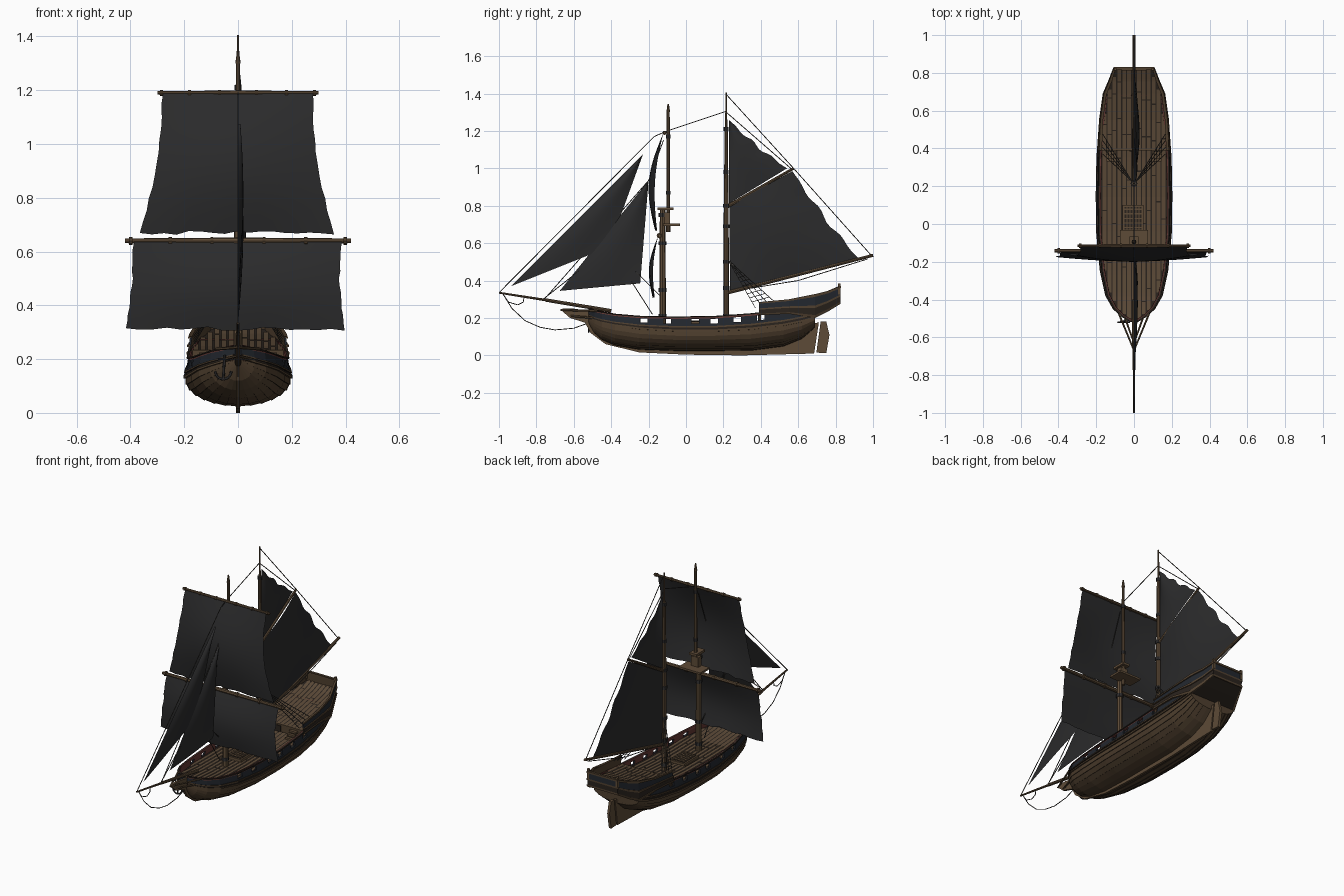
import bpy, bmesh, math, random
from mathutils import Vector, Matrix

if "Cube" in bpy.data.objects:
    bpy.data.objects.remove(bpy.data.objects["Cube"])
random.seed(4)

def mat(name, r, g, b):
    m = bpy.data.materials.new(name)
    m.diffuse_color = (r, g, b, 1)
    m.use_nodes = True
    m.node_tree.nodes["Principled BSDF"].inputs["Base Color"].default_value = m.diffuse_color
    return m

WOOD = mat("light wood", .11, .07, .038)
PLANK = mat("hull plank brown", .08, .051, .028)
DECK = mat("deck wood", .105, .067, .038)
DARK = mat("dark wood", .022, .016, .012)
BLUE = mat("blue black paint", .016, .02, .027)
RED = mat("dull red paint", .13, .04, .034)
SAIL = mat("black sailcloth", .024, .024, .025)
ROPE = mat("rope", .04, .037, .033)
IRON = mat("iron", .03, .029, .03)

def mesh_obj(name, verts, faces, mats, idx=None, smooth=False):
    me = bpy.data.meshes.new(name)
    me.from_pydata([tuple(v) for v in verts], [], faces)
    for m in mats:
        me.materials.append(m)
    for i, p in enumerate(me.polygons):
        p.use_smooth = smooth
        if idx:
            p.material_index = idx[i]
    ob = bpy.data.objects.new(name, me)
    bpy.context.collection.objects.link(ob)
    return ob

def loft(name, rows, mats, colmat=None, skip=None, smooth=False):
    """Grid surface through rows of points; colmat gives the material of each strip."""
    n = len(rows[0])
    faces, idx = [], []
    for i in range(len(rows) - 1):
        for j in range(n - 1):
            if skip and skip(rows[i][j], rows[i + 1][j], j):
                continue
            faces.append((i * n + j, (i + 1) * n + j, (i + 1) * n + j + 1, i * n + j + 1))
            idx.append(colmat[j] if colmat else 0)
    return mesh_obj(name, [p for r in rows for p in r], faces, mats, idx, smooth)

def prism(name, prof, hx, m):
    n = len(prof)
    v = [(s * hx, y, z) for s in (-1, 1) for y, z in prof]
    f = [tuple(range(n)), tuple(range(2 * n - 1, n - 1, -1))]
    f += [(i, i + n, (i + 1) % n + n, (i + 1) % n) for i in range(n)]
    return mesh_obj(name, v, f, [m])

def box(name, c, s, m):
    y, z = s[1] / 2, s[2] / 2
    ob = prism(name, [(-y, -z), (y, -z), (y, z), (-y, z)], s[0] / 2, m)
    ob.location = c
    return ob

def spars(name, segs, m, sides=8):
    """Each segment: start, end, start radius, end radius."""
    bm = bmesh.new()
    for a, b, r1, r2 in segs:
        a, b = Vector(a), Vector(b)
        q = (b - a).to_track_quat('Z', 'Y').to_matrix().to_4x4()
        bmesh.ops.create_cone(bm, cap_ends=True, segments=sides, radius1=r1, radius2=r2,
                              depth=(b - a).length, matrix=Matrix.Translation((a + b) / 2) @ q)
    me = bpy.data.meshes.new(name)
    bm.to_mesh(me)
    bm.free()
    me.materials.append(m)
    ob = bpy.data.objects.new(name, me)
    bpy.context.collection.objects.link(ob)
    return ob

def chain(pts, r=.0025):
    return [(p, q, r, r) for p, q in zip(pts, pts[1:])]

def at(tab, y):
    y = min(max(y, tab[0][0]), tab[-1][0])
    for a, b in zip(tab, tab[1:]):
        if y <= b[0]:
            t = (y - a[0]) / (b[0] - a[0])
            return [p + (q - p) * t for p, q in zip(a[1:], b[1:])]

# Hull stations: y, half breadth, bottom z, wale z, rail z
HULL = [(-.52, .012, .17, .2, .25), (-.49, .062, .12, .185, .24), (-.45, .105, .085, .172, .232),
        (-.38, .145, .055, .158, .22), (-.25, .174, .033, .14, .21), (-.05, .193, .026, .128, .207),
        (.15, .196, .026, .128, .21), (.35, .192, .028, .138, .225), (.52, .18, .05, .158, .245),
        (.62, .167, .09, .178, .262), (.69, .153, .15, .2, .27)]
# Stern castle stations: y, half breadth, bottom z, rail z
CASTLE = [(.39, .187, .215, .285), (.55, .18, .222, .3), (.69, .16, .2, .328),
          (.76, .13, .235, .345), (.825, .105, .275, .37)]
PORTS = [-.225, -.1, .05, .15, .275, .4]
ys = sorted([s[0] for s in HULL] + [p + d for p in PORTS for d in (-.02, .02)])

# Planked lower hull with stepped strakes
N = 7
rows = []
for y in ys:
    b, zb, zw, zt = at(HULL, y)
    r = []
    for k in range(N):
        for t, s in ((k, 1.025), (k + 1, 1.0)):
            a = t / N * math.pi / 2
            r.append((b * math.sin(a) * s, y, zw - (zw - zb) * math.cos(a) * s))
    rows.append(r)
rows.append([(0, p[1], p[2]) for p in rows[-1]])
hull = loft("lower_hull", rows, [PLANK, DARK], [k % 2 for k in range(2 * N - 1)])
hull.modifiers.new("mirror", 'MIRROR')

# Bulwarks and painted bands, cut by gun ports
def band_rows(tab, cols, ylist, taper):
    out = []
    for y in ylist:
        v = at(tab, y)
        b, z0, z1 = v[0], v[-2], v[-1]
        out.append([(b * (1 - taper * f ** 1.5) + o, y, z0 + (z1 - z0) * f) for f, o in cols])
    return out

def shell(ob, th):
    s = ob.modifiers.new("thickness", 'SOLIDIFY')
    s.thickness, s.offset, s.material_offset = th, -1, 10
    ob.modifiers.new("mirror", 'MIRROR')

cols = [(0, .007), (.13, .007), (.13, 0), (.26, 0), (.26, .006), (.36, .006), (.36, 0), (.52, 0),
        (.85, 0), (.92, 0), (.92, .006), (1, .006)]
rows = band_rows(HULL, cols, ys, .06)
rows.append([(0, p[1], p[2]) for p in rows[-1]])
is_port = lambda p, q, j: j == 7 and any(abs((p[1] + q[1]) / 2 - c) < .015 for c in PORTS)
shell(loft("bulwark", rows, [WOOD, PLANK, BLUE, DARK, RED],
           [1, 3, 3, 3, 1, 3, 2, 2, 4, 3, 3], is_port), .012)

# Stern castle sides and transom
cols = [(0, .003), (.12, .006), (.12, 0), (.42, 0), (.42, .006), (.52, .006), (.52, 0),
        (.88, 0), (.88, .007), (1, .007)]
rows = band_rows(CASTLE, cols, [s[0] for s in CASTLE], .05)
rows.append([(0, p[1], p[2]) for p in rows[-1]])
shell(loft("stern_castle", rows, [WOOD, BLUE, DARK, PLANK], [3, 3, 2, 3, 3, 3, 1, 3, 3]), .012)
loft("stern_counter", [[(-s[1], s[0], s[2] + .004), (s[1], s[0], s[2] + .004)] for s in CASTLE[1:]], [DARK])

# Planked decks: dark bed with separate planks on top
def deck(name, y0, y1, half, height):
    n = 40
    yy = [y0 + (y1 - y0) * i / n for i in range(n + 1)]
    loft(name + "_bed", [[(-half(y), y, height(y)), (half(y), y, height(y))] for y in yy], [DARK])
    v, f = [], []
    for k in range(-7, 8):
        x, brk = k * .026, random.randint(3, 18)
        for i in range(n):
            a, b = yy[i], yy[i + 1]
            if min(half(a), half(b)) < abs(x) + .008:
                continue
            if (i + brk) % 18 == 0:
                b -= .006
            m = len(v)
            v += [(x + s * .0098, y, height(y) + .004) for y, s in ((a, -1), (a, 1), (b, 1), (b, -1))]
            f.append((m, m + 1, m + 2, m + 3))
    mesh_obj(name + "_planks", v, f, [DECK])

deck("main_deck", -.5, .42, lambda y: at(HULL, y)[0] * .96, lambda y: at(HULL, y)[3] - .045)
deck("quarter_deck", .39, .82, lambda y: at(CASTLE, y)[0] - .01, lambda y: at(CASTLE, y)[2] - .055)
box("quarter_deck_bulkhead", (0, .395, .203), (.35, .012, .062), PLANK)
box("cabin_door", (0, .387, .2), (.05, .006, .05), DARK)
box("taffrail", (0, .823, .366), (.215, .014, .012), PLANK)
for s in (-1, 1):
    box("stern_post", (s * .1, .82, .355), (.014, .014, .06), WOOD)
    for i in range(3):
        box("deck_step", (s * .12, .375 - i * .018, .218 - i * .015), (.05, .018, .012), WOOD)

# Hatch grating
box("hatch_frame", (-.005, .03, .172), (.11, .14, .02), WOOD)
box("hatch_opening", (-.005, .03, .1825), (.09, .12, .003), DARK)
for i in range(5):
    box("grating_bar", (-.037 + i * .016, .03, .185), (.005, .12, .003), WOOD)
    box("grating_cross_bar", (-.005, -.018 + i * .024, .185), (.09, .006, .003), WOOD)

# Keel, stem and rudder
prism("keel_and_stem", [(-.66, .235), (-.62, .2), (-.54, .175), (-.51, .12), (-.43, .06), (-.25, .016),
      (0, .004), (.3, 0), (.685, .01), (.71, .175), (.6, .17), (.45, .06), (.2, .04), (-.2, .045),
      (-.38, .08), (-.46, .15), (-.5, .235), (-.6, .25), (-.66, .25)], .007, WOOD)
prism("rudder", [(.697, .015), (.75, .012), (.767, .11), (.75, .18), (.72, .18)], .008, WOOD)
spars("beak_rails", [s for k in (-1, 1) for s in (
      ((k * .08, -.475, .238), (0, -.67, .243), .006, .005),
      ((k * .05, -.49, .2), (0, -.63, .212), .006, .005))], WOOD, 6)

# Masts, yards, gaff, boom and bowsprit
FY, TY, MY = -.125, -.095, .215
spars("foremast", [((0, FY, .14), (0, FY, .79), .018, .015), ((0, TY, .66), (0, TY, 1.3), .011, .008),
      ((0, TY, 1.3), (0, TY, 1.345), .01, .004)], WOOD)
spars("mainmast", [((0, MY, .15), (0, MY, .82), .015, .013), ((0, MY, .82), (0, MY, 1.22), .012, .009),
      ((0, MY, 1.22), (0, MY, 1.405), .006, .004)], WOOD)
spars("mast_bands", [((0, y, z), (0, y, z + .02), r, r) for y, r, zs in (
      (FY, .021, (.2, .34, .59, .74)), (TY, .013, (.86, 1.16)),
      (MY, .018, (.2, .35, .49, .68, .79)), (MY, .0135, (.97, 1.2))) for z in zs], IRON)
box("mast_top_platform", (0, -.078, .698), (.15, .09, .012), WOOD)
box("mast_cap", (0, -.11, .785), (.05, .085, .014), WOOD)
box("mast_top_bracket", (0, -.1, .735), (.05, .03, .06), WOOD)

def yard(name, hw, y, z, r):
    spars(name, [((0, y, z), (s * hw, y, z), r, r * .75) for s in (-1, 1)], WOOD)
    spars(name + "_bands", [((x * hw - .006, y, z), (x * hw + .006, y, z), r * 1.25, r * 1.25)
          for x in (-.95, -.6, -.23, .23, .6, .95)], PLANK)

yard("lower_yard", .42, -.142, .64, .012)
yard("upper_yard", .3, -.115, 1.19, .009)
spars("gaff", [((0, .22, .795), (0, .575, 1.0), .01, .007)], WOOD)
spars("boom", [((0, .22, .335), (0, 1.0, .535), .01, .008)], WOOD)
spars("bowsprit", [((0, -.4, .238), (0, -.75, .296), .01, .009), ((0, -.72, .291), (0, -1.0, .335), .007, .005)], WOOD)

# Square sails: half widths, y and z at head and foot
def square_sail(name, h0, h1, y0, y1, z0, z1, pinch, cx, belly):
    rag = [random.uniform(-.007, .009) for _ in range(17)]
    rows = []
    for j in range(13):
        v = j / 12
        h = (h0 + (h1 - h0) * v) * (1 - pinch * math.sin(math.pi * v)) + random.uniform(-.003, .003)
        row = []
        for i in range(17):
            u = i / 16
            c = math.sin(math.pi * u)
            y = y0 + (y1 - y0) * v - belly * math.sin(math.pi * v) * (.5 + .5 * c) - .01 * c * v
            row.append((cx * v ** .3 + h * (2 * u - 1), y, z0 + (z1 - z0) * v + rag[i] * v ** 4))
        rows.append(row)
    loft(name, rows, [SAIL], smooth=True)

square_sail("fore_topsail", .28, .363, -.122, -.155, 1.187, .668, .07, -.004, .055)
square_sail("fore_course", .385, .405, -.15, -.168, .635, .312, .02, -.01, .033)

# Fore-and-aft sails in the centre plane, given as (y, z) corners
def stay_sail(name, tl, tr, bl, br, bulge, rag=0):
    rows = []
    for j in range(19):
        v = j / 18
        row = []
        for i in range(9):
            u = i / 8
            p = [(tl[k] * (1 - u) + tr[k] * u) * (1 - v) + (bl[k] * (1 - u) + br[k] * u) * v for k in (0, 1)]
            w = rag * u ** 3 * math.sin(v * math.pi) * (math.sin(v * 19) * .5 - .6)
            row.append((bulge * math.sin(math.pi * u) * math.sin(math.pi * min(1, v * .8 + .15)), p[0] + w, p[1] + w))
        rows.append(row)
    loft(name, rows, [SAIL], smooth=True)

stay_sail("main_sail", (.232, .8), (.568, .985), (.235, .345), (.925, .515), .03, .014)
stay_sail("main_topsail", (.23, 1.258), (.23, 1.258), (.23, .812), (.54, 1.0), .018, .012)
stay_sail("outer_jib", (-.23, 1.075), (-.23, 1.075), (-.935, .37), (-.41, .58), .02)
stay_sail("inner_jib", (-.2, .935), (-.2, .935), (-.675, .345), (-.245, .385), .02)

# Standing and running rigging
P = lambda *pts: chain([(0, y, z) for y, z in pts])
spars("rigging", P((-1, .335), (-.17, 1.17), (-.1, 1.2), (.215, 1.305))
      + P((-.76, .297), (-.2, .935), (-.12, 1.15)) + P((.215, 1.395), (.575, 1.0), (.99, .535))
      + P((.215, 1.3), (.56, 1.0)) + P((.26, .345), (.6, .4), (.97, .515))
      + P((-.77, .295), (-.41, .58), (-.18, .22)) + P((-.41, .58), (-.22, .4), (-.12, .3))
      + P((-.98, .33), (-.93, .25), (-.86, .185), (-.78, .15), (-.7, .136), (-.6, .145), (-.53, .17))
      + P((-.98, .33), (-.95, .285), (-.9, .27), (-.87, .285), (-.865, .315)), ROPE, 5)

# Shrouds with ratlines beside the mainmast
segs = []
for s in (-1, 1):
    top, feet = Vector((s * .01, MY + .01, .51)), [Vector((s * .165, .37 + i * .035, .255 + i * .01)) for i in range(4)]
    for f in feet:
        segs += chain([top, f], .002)
    for k in range(1, 9):
        segs += chain([top.lerp(f, .2 + k * .085) for f in feet], .0016)
spars("shrouds", segs, ROPE, 4)

# Anchor hung at the bow
ring = [(-.055 + .03 * math.cos(a), -.52, .155 + .03 * math.sin(a))
        for a in [math.pi * (1 + i / 8) for i in range(9)]]
spars("anchor", chain([(-.055, -.52, .125), (-.05, -.51, .215)], .005)
      + chain(ring, .005) + chain([(-.075, -.515, .2), (-.028, -.515, .2)], .004), IRON, 6)
